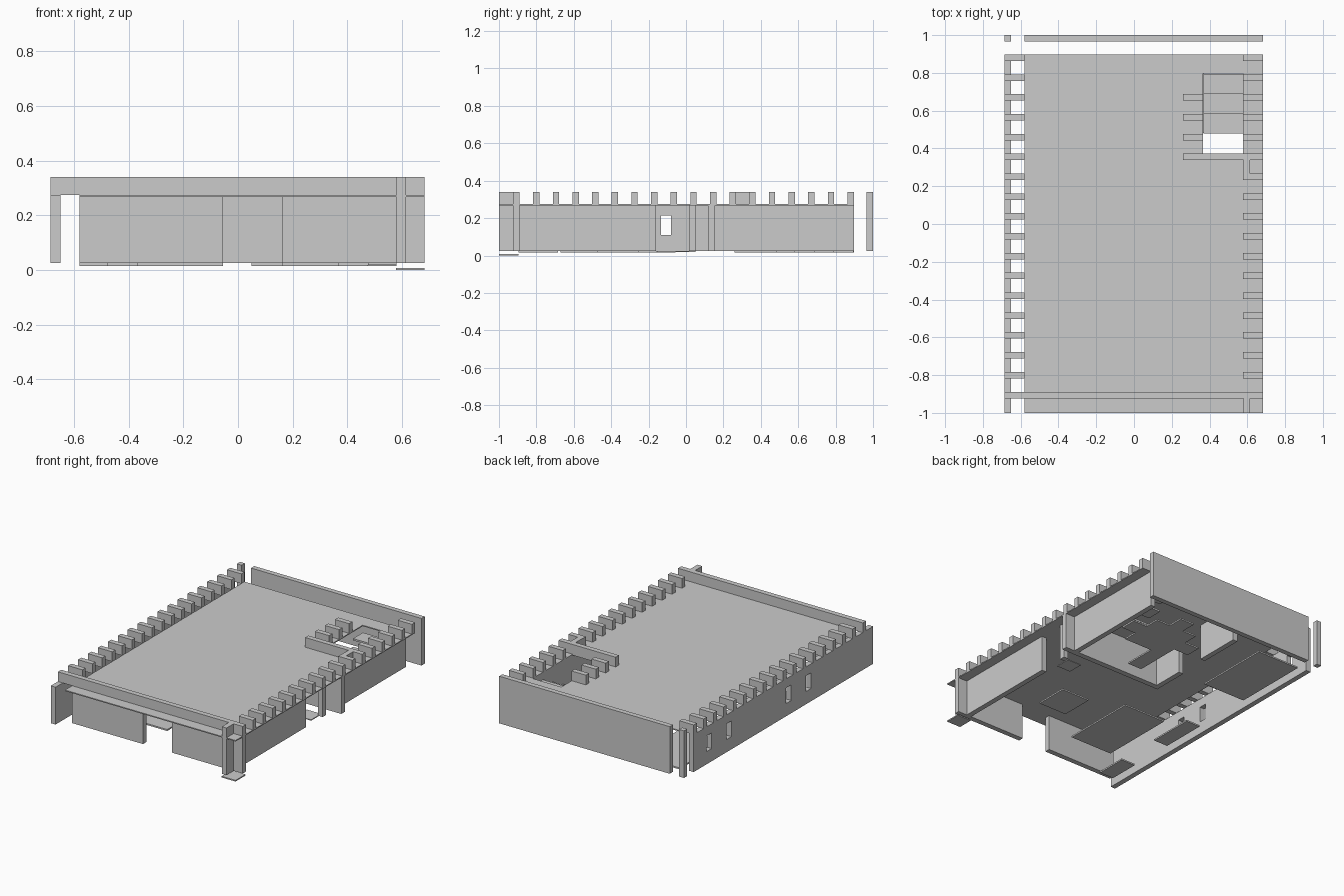
import bpy, bmesh

if "Cube" in bpy.data.objects:
    bpy.data.objects.remove(bpy.data.objects["Cube"])

W = 0.034                      # wall / joist thickness
Z0, Z1, Z2, Z3 = 0.025, 0.268, 0.275, 0.34   # wall foot, slab underside, slab top, parapet top


def boxes(name, items):
    """One object made of boxes given as (x0, x1, y0, y1, z0, z1)."""
    bm = bmesh.new()
    for x0, x1, y0, y1, z0, z1 in items:
        vs = bmesh.ops.create_cube(bm, size=1)["verts"]
        for v in vs:
            v.co.x = x1 if v.co.x > 0 else x0
            v.co.y = y1 if v.co.y > 0 else y0
            v.co.z = z1 if v.co.z > 0 else z0
    me = bpy.data.meshes.new(name)
    bm.to_mesh(me)
    bm.free()
    ob = bpy.data.objects.new(name, me)
    bpy.context.collection.objects.link(ob)
    return ob


def cut(ob, name, items):
    """Subtract boxes from an object."""
    c = boxes(name, items)
    c.hide_render = True
    c.hide_viewport = True
    m = ob.modifiers.new("openings", "BOOLEAN")
    m.operation = "DIFFERENCE"
    m.solver = "EXACT"
    m.object = c


# roof slab with stair opening
slab = boxes("roof_slab", [(-0.58, 0.682, -1, 0.897, Z1, Z2)])
cut(slab, "stair_opening_cutter", [(0.365, 0.578, 0.372, 0.797, 0.2, 0.3)])

# left wall with four windows
left = boxes("left_wall", [(-0.685, -0.65, -1, 0.897, Z0, Z2)])
cut(left, "window_cutter",
    [(-0.8, -0.6, y - 0.027, y + 0.027, 0.11, 0.215) for y in (0.735, 0.525, -0.107, -0.317)])

# right wall either side of the entrance
boxes("right_wall", [(0.58, 0.615, -0.89, -0.16, Z0, Z1),
                     (0.58, 0.615, 0.155, 0.897, Z0, Z1)])
boxes("entrance_post", [(0.58, 0.615, 0.017, 0.053, Z0, Z1)])

# front wall with door gap, and corner fin
boxes("front_wall", [(-0.58, -0.055, -0.925, -0.89, Z0, Z1),
                     (0.16, 0.682, -0.925, -0.89, Z0, Z1)])
boxes("corner_fin", [(0.58, 0.615, -1, -0.925, Z0, Z1)])

# back screen wall and its free-standing post
boxes("back_wall", [(-0.58, 0.682, 0.966, 1, Z0, Z3)])
boxes("back_post", [(-0.685, -0.65, 0.966, 1, Z0, Z3)])

# inner partitions
boxes("cross_wall", [(-0.055, 0.682, 0.118, 0.155, Z0, Z1)])
boxes("room_partition", [(-0.09, -0.055, 0.118, 0.37, Z0, Z1),
                         (-0.09, -0.055, 0.58, 0.897, Z0, Z1)])

# joists on both long sides
ys = [0.88 - 0.105 * k for k in range(17)]
boxes("left_joists", [(-0.685, -0.58, y - W / 2, y + W / 2, Z2, Z3) for y in ys])
right = []
for k, y in enumerate(ys):
    x0 = 0.26 if k == 5 else 0.578
    right.append((x0, 0.682, y - W / 2, y + W / 2, Z2, Z3))
    if k in (2, 3, 4):         # short joists on the far side of the opening
        right.append((0.26, 0.365, y - W / 2, y + W / 2, Z2, Z3))
boxes("right_joists", right)

# front parapet beam and the short links between joists
boxes("front_beam", [(-0.685, 0.682, -0.925, -0.89, Z2, Z3)])
boxes("joist_links", [(0.58, 0.615, -1, -0.925, Z2, Z3),
                      (0.58, 0.615, 0.267, 0.338, Z2, Z3)])

# stair treads rising to the back
boxes("stair_treads", [(0.368, 0.576, 0.48 + 0.105 * i, 0.585 + 0.105 * i,
                        0.105 + 0.055 * i, 0.117 + 0.055 * i) for i in range(3)])

# thin floor plates
P0, P1 = 0.015, 0.025
plates = [(-0.37, -0.055, -0.67, -0.15), (0.16, 0.37, -0.475, -0.25),
          (-0.58, -0.475, -0.37, -0.055), (-0.58, -0.475, -0.895, -0.685),
          (-0.58, -0.265, 0.37, 0.897),
          (0.16, 0.475, 0.482, 0.79), (0.265, 0.37, 0.79, 0.895),
          (0.05, 0.16, 0.58, 0.685), (0.16, 0.265, 0.26, 0.482),
          (0.475, 0.58, 0.58, 0.69)]
boxes("floor_plates", [p + (P0, P1) for p in plates])
boxes("entrance_threshold", [(0.475, 0.58, -0.055, 0.05, 0.019, P1)])
boxes("corner_base_plate", [(0.578, 0.682, -1, -0.895, 0, 0.008)])
